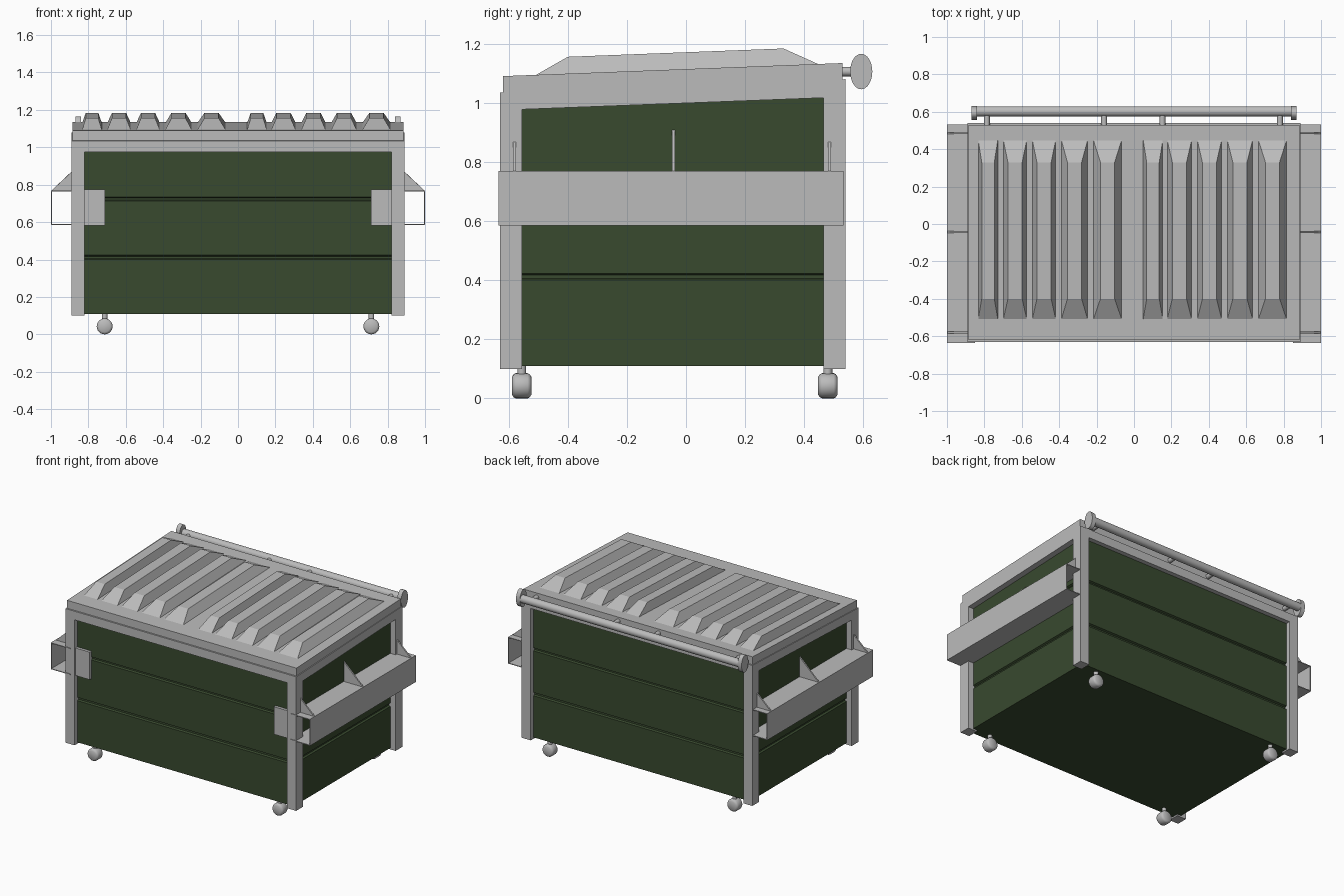
import bpy, bmesh, math
from mathutils import Matrix

if "Cube" in bpy.data.objects:
    bpy.data.objects.remove(bpy.data.objects["Cube"])


def material(name, rgb):
    m = bpy.data.materials.new(name)
    m.diffuse_color = (*rgb, 1)
    m.use_nodes = True
    m.node_tree.nodes["Principled BSDF"].inputs["Base Color"].default_value = m.diffuse_color
    return m


GREY = material("light grey steel", (0.50, 0.50, 0.50))
GREEN = material("dark green paint", (0.040, 0.068, 0.028))


def finish(bm, name, mat):
    bmesh.ops.recalc_face_normals(bm, faces=bm.faces[:])
    me = bpy.data.meshes.new(name)
    bm.to_mesh(me)
    bm.free()
    me.materials.append(mat)
    ob = bpy.data.objects.new(name, me)
    bpy.context.collection.objects.link(ob)
    return ob


def loft(name, rings, mat):
    """Skin a list of equal-length point rings and cap both ends."""
    bm = bmesh.new()
    vs = [[bm.verts.new(p) for p in r] for r in rings]
    n = len(rings[0])
    for a, b in zip(vs, vs[1:]):
        for i in range(n):
            j = (i + 1) % n
            bm.faces.new((a[i], a[j], b[j], b[i]))
    bm.faces.new(vs[0])
    bm.faces.new(vs[-1])
    return finish(bm, name, mat)


def prism_x(name, x0, x1, yz, mat=GREY):
    return loft(name, [[(x, y, z) for y, z in yz] for x in (x0, x1)], mat)


def prism_y(name, y0, y1, xz, mat=GREY):
    return loft(name, [[(x, y, z) for x, z in xz] for y in (y0, y1)], mat)


def lathe(name, axis, centre, profile, sides=24):
    """Round part along 'X', 'Y' or 'Z'; profile is (offset, radius)."""
    rot = {'X': Matrix.Rotation(math.pi / 2, 4, 'Y'),
           'Y': Matrix.Rotation(-math.pi / 2, 4, 'X'), 'Z': Matrix()}[axis]
    rings = [[rot @ Matrix.Translation((r * math.cos(a), r * math.sin(a), h)).translation
              for a in (2 * math.pi * i / sides for i in range(sides))] for h, r in profile]
    ob = loft(name, rings, GREY)
    ob.data.transform(Matrix.Translation(centre))
    ob.data.polygons.foreach_set("use_smooth", [len(p.vertices) == 4 for p in ob.data.polygons])
    ob.data.set_sharp_from_angle(angle=math.radians(35))
    return ob


def rim(y):   # sloping top of the frame
    return 1.035 + (y + 0.63) * 0.0385


def lid_top(y):
    return rim(y) + 0.055


# Green bin with two pressed grooves running all round
rings = []
for z, d in ((0.11, 0), (0.40, 0), (0.406, 0.012), (0.417, 0.012), (0.423, 0),
             (0.713, 0), (0.719, 0.012), (0.728, 0.012), (0.734, 0), (None, 0)):
    x, y0, y1 = 0.85 - d, -0.60 + d, 0.51 - d
    rings.append([(px, py, z if z else rim(py) - 0.01)
                  for px, py in ((-x, y0), (x, y0), (x, y1), (-x, y1))])
loft("bin_body", rings, GREEN)

# Front and back top rails
for name, y0, y1 in (("front", -0.63, -0.555), ("back", 0.465, 0.54)):
    prism_x(name + "_top_rail", -0.89, 0.89,
            [(y0, rim(y0) - 0.06), (y1, rim(y1) - 0.06), (y1, rim(y1)), (y0, rim(y0))])

for s, side in ((-1, "left"), (1, "right")):
    # Corner posts and side rail
    for name, y0, y1 in (("front", -0.63, -0.555), ("back", 0.465, 0.54)):
        prism_x(f"{side}_{name}_post", s * 0.82, s * 0.89,
                [(y0, 0.10), (y1, 0.10), (y1, rim(y1) - 0.03), (y0, rim(y0) - 0.03)])
    prism_x(side + "_top_rail", s * 0.82, s * 0.89,
            [(-0.63, rim(-0.63) - 0.06), (0.54, rim(0.54) - 0.06), (0.54, rim(0.54)), (-0.63, rim(-0.63))])

    # Open-ended fork channel
    t = 0.005
    prism_y(side + "_fork_channel", -0.635, 0.533,
            [(s * x, z) for x, z in ((0.85, 0.585), (1, 0.585), (1, 0.77), (0.85, 0.77),
                                     (0.85, 0.77 - t), (1 - t, 0.77 - t), (1 - t, 0.585 + t), (0.85, 0.585 + t))])
    # Triangular gussets above the channel
    for y, x, z in ((-0.58, 0.885, 0.873), (-0.043, 0.85, 0.908), (0.485, 0.885, 0.873)):
        prism_y(side + "_gusset", y - 0.005, y + 0.005, [(s * x, 0.768), (s * 0.998, 0.768), (s * x, z)])
    # Reinforcing plate on the front
    prism_y(side + "_front_plate", -0.62, -0.595,
            [(s * x, z) for x, z in ((0.71, 0.583), (0.83, 0.583), (0.83, 0.775), (0.71, 0.775))])

    # Casters
    for y in (-0.556, 0.48):
        c = (s * 0.713, y, 0.0425)
        lathe(side + "_caster_wheel", 'Y', c,
              [(-0.033, 0.030), (-0.027, 0.039), (-0.020, 0.0425),
               (0.020, 0.0425), (0.027, 0.039), (0.033, 0.030)])
        lathe(side + "_caster_stem", 'Z', c, [(0.03, 0.015), (0.075, 0.015)], 12)

    # Hinge bar end cap (oval)
    cap = lathe(side + "_hinge_cap", 'X', (0, 0, 0), [(-0.015, 0.06), (0.015, 0.06)], 32)
    cap.data.transform(Matrix.Translation((s * 0.855, 0.593, 1.106)) @ Matrix.Diagonal((1, 0.625, 1, 1)))

# Lid slab
prism_x("lid", -0.885, 0.885,
        [(-0.62, rim(-0.62)), (0.53, rim(0.53)), (0.53, lid_top(0.53)), (-0.62, lid_top(-0.62))])

# Raised lid ribs with ramped ends
for x0, x1 in ((-0.834, -0.727), (-0.70, -0.572), (-0.545, -0.417), (-0.39, -0.246), (-0.219, -0.064),
               (0.048, 0.155), (0.176, 0.31), (0.337, 0.47), (0.497, 0.636), (0.663, 0.818)):
    m = (x0 + x1) / 2
    h = min(0.038, (x1 - x0) / 2 - 0.02)
    low = [(x, y, lid_top(y) - 0.004) for x, y in ((x0, -0.515), (x1, -0.515), (x1, 0.455), (x0, 0.455))]
    high = [(x, y, lid_top(y) + 0.057) for x, y in ((m - h, -0.40), (m + h, -0.40), (m + h, 0.33), (m - h, 0.33))]
    loft("lid_rib", [low, high], GREY)

# Hinge bar and its brackets
lathe("hinge_bar", 'X', (0, 0.602, 1.106), [(-0.85, 0.027), (0.85, 0.027)])
for x in (-0.787, -0.16, 0.152, 0.78):
    lathe("hinge_bracket", 'Y', (x, 0.5, 1.106), [(0, 0.016), (0.1, 0.016)], 12)
